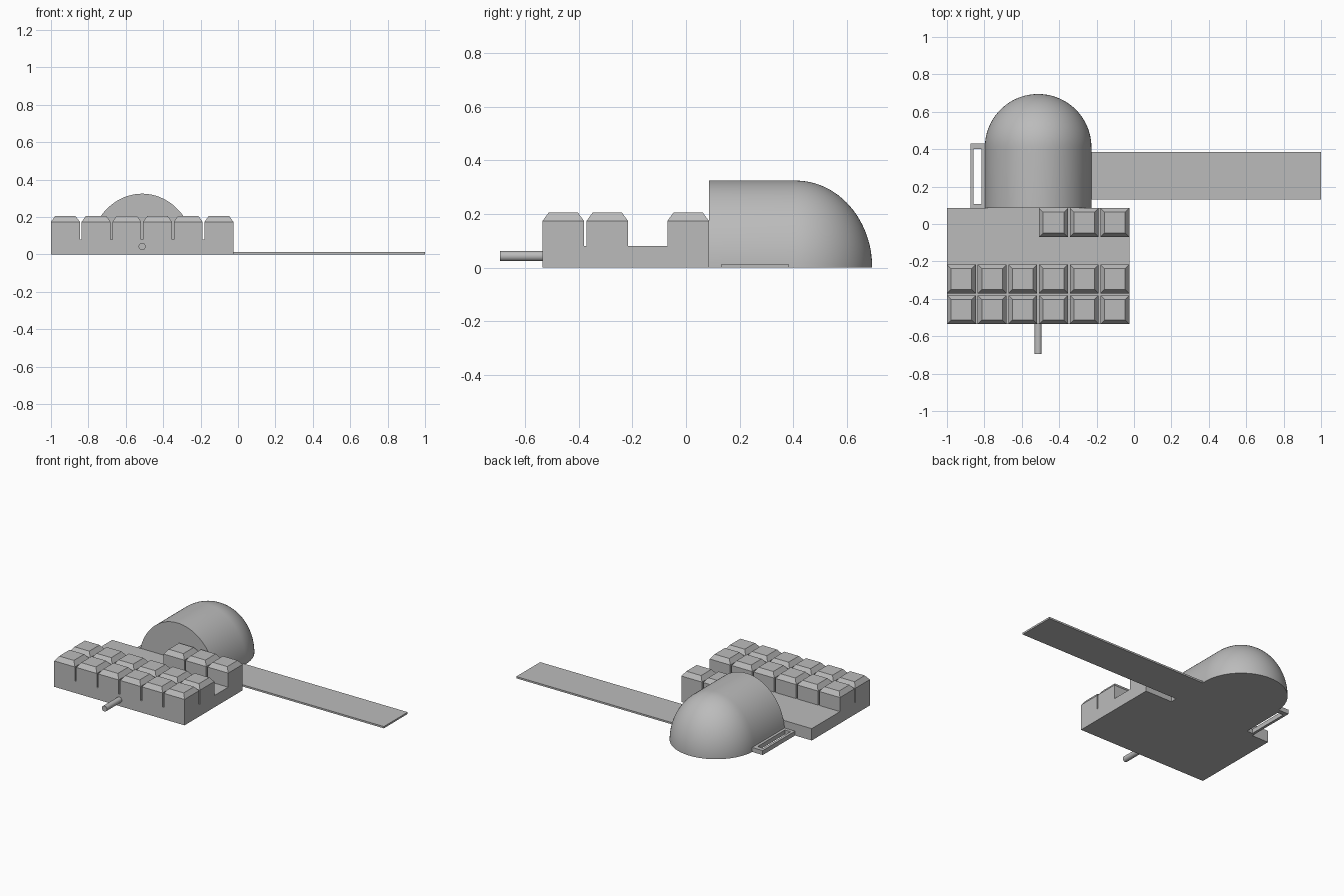
import bpy, bmesh
from math import sin, cos, pi, radians
from mathutils import Matrix, Vector

default = bpy.data.objects.get("Cube")
if default:
    bpy.data.objects.remove(default, do_unlink=True)

grey = bpy.data.materials.new("plain grey")
grey.use_nodes = True
grey.diffuse_color = (0.5, 0.5, 0.5, 1)
grey.node_tree.nodes["Principled BSDF"].inputs["Base Color"].default_value = (0.5, 0.5, 0.5, 1)


def finish(name, bm, smooth=False):
    bmesh.ops.recalc_face_normals(bm, faces=bm.faces[:])
    mesh = bpy.data.meshes.new(name)
    bm.to_mesh(mesh)
    bm.free()
    mesh.materials.append(grey)
    obj = bpy.data.objects.new(name, mesh)
    bpy.context.collection.objects.link(obj)
    if smooth:
        bpy.ops.object.select_all(action='DESELECT')
        obj.select_set(True)
        bpy.context.view_layer.objects.active = obj
        bpy.ops.object.shade_smooth_by_angle(angle=radians(30))
    return obj


def add_box(bm, lo, hi):
    lo, hi = Vector(lo), Vector(hi)
    matrix = Matrix.Translation((lo + hi) / 2) @ Matrix.Diagonal((*(hi - lo), 1))
    return bmesh.ops.create_cube(bm, size=1, matrix=matrix)["verts"]


def box(name, lo, hi):
    bm = bmesh.new()
    add_box(bm, lo, hi)
    return finish(name, bm)


# Floor slab
FLOOR, EAVE, ROOF = 0.08, 0.175, 0.205
FRONT, BACK, RIGHT, LEFT = -0.535, 0.085, -1.0, -0.025
box("base_slab", (RIGHT, FRONT, 0), (LEFT, BACK, FLOOR))

# Rows of blocks with sloped, flat-topped roofs
SIZE, PITCH, INSET = 0.154, 0.1642, 0.031


def block(name, x, y):
    bm = bmesh.new()
    add_box(bm, (x, y, FLOOR), (x + SIZE, y + SIZE, EAVE))
    top = max(bm.faces, key=lambda f: f.calc_center_median().z)
    bmesh.ops.inset_region(bm, faces=[top], thickness=INSET)
    bmesh.ops.translate(bm, verts=top.verts[:], vec=(0, 0, ROOF - EAVE))
    finish(name, bm)


rows = {"front": (FRONT, 0), "middle": (FRONT + PITCH, 0), "back": (BACK - SIZE, 3)}
for row, (y, first) in rows.items():
    for column in range(first, 6):
        block(f"{row}_block_{column + 1}", RIGHT + column * PITCH, y)

# Half-round hall with a rounded far end
CX, CY, RADIUS, HEIGHT = -0.5125, 0.41, 0.285, 0.325
ARC, ROUND = 64, 24
sections = [(BACK, 1)]
sections += [(CY + RADIUS * sin(a), cos(a)) for a in (i * pi / 2 / ROUND for i in range(ROUND))]
bm = bmesh.new()
rings = [[bm.verts.new((CX + RADIUS * s * cos(t), y, HEIGHT * s * sin(t)))
          for t in (j * pi / ARC for j in range(ARC + 1))] for y, s in sections]
for a, b in zip(rings, rings[1:]):
    for j in range(ARC):
        bm.faces.new((a[j], a[j + 1], b[j + 1], b[j]))
tip = bm.verts.new((CX, CY + RADIUS, 0))
for j in range(ARC):
    bm.faces.new((rings[-1][j], rings[-1][j + 1], tip))
bm.faces.new(rings[0])
bm.faces.new([r[0] for r in rings] + [tip] + [r[-1] for r in reversed(rings)])
finish("domed_hall", bm, smooth=True)

# Long thin strip reaching out to the side
box("side_strip", (CX + RADIUS - 0.02, 0.13, 0), (1.0, 0.385, 0.012))

# Open rectangular frame on the other side of the hall
bm = bmesh.new()
outer = [(-0.875, BACK), (-0.79, BACK), (-0.79, 0.43), (-0.875, 0.43)]
inner = [(-0.857, 0.107), (-0.815, 0.107), (-0.815, 0.4), (-0.857, 0.4)]
o = [bm.verts.new((*p, 0)) for p in outer]
n = [bm.verts.new((*p, 0)) for p in inner]
for i in range(4):
    k = (i + 1) % 4
    bm.faces.new((o[i], o[k], n[k], n[i]))
raised = bmesh.ops.extrude_face_region(bm, geom=bm.faces[:], use_keep_orig=True)["geom"]
bmesh.ops.translate(bm, vec=(0, 0, 0.03),
                    verts=[v for v in raised if isinstance(v, bmesh.types.BMVert)])
finish("side_frame", bm)

# Round peg at the front
bm = bmesh.new()
bmesh.ops.create_cone(bm, cap_ends=True, segments=32, radius1=0.019, radius2=0.019, depth=0.18,
                      matrix=Matrix.Translation((CX, -0.605, 0.043)) @ Matrix.Rotation(pi / 2, 4, 'X'))
finish("front_peg", bm, smooth=True)
